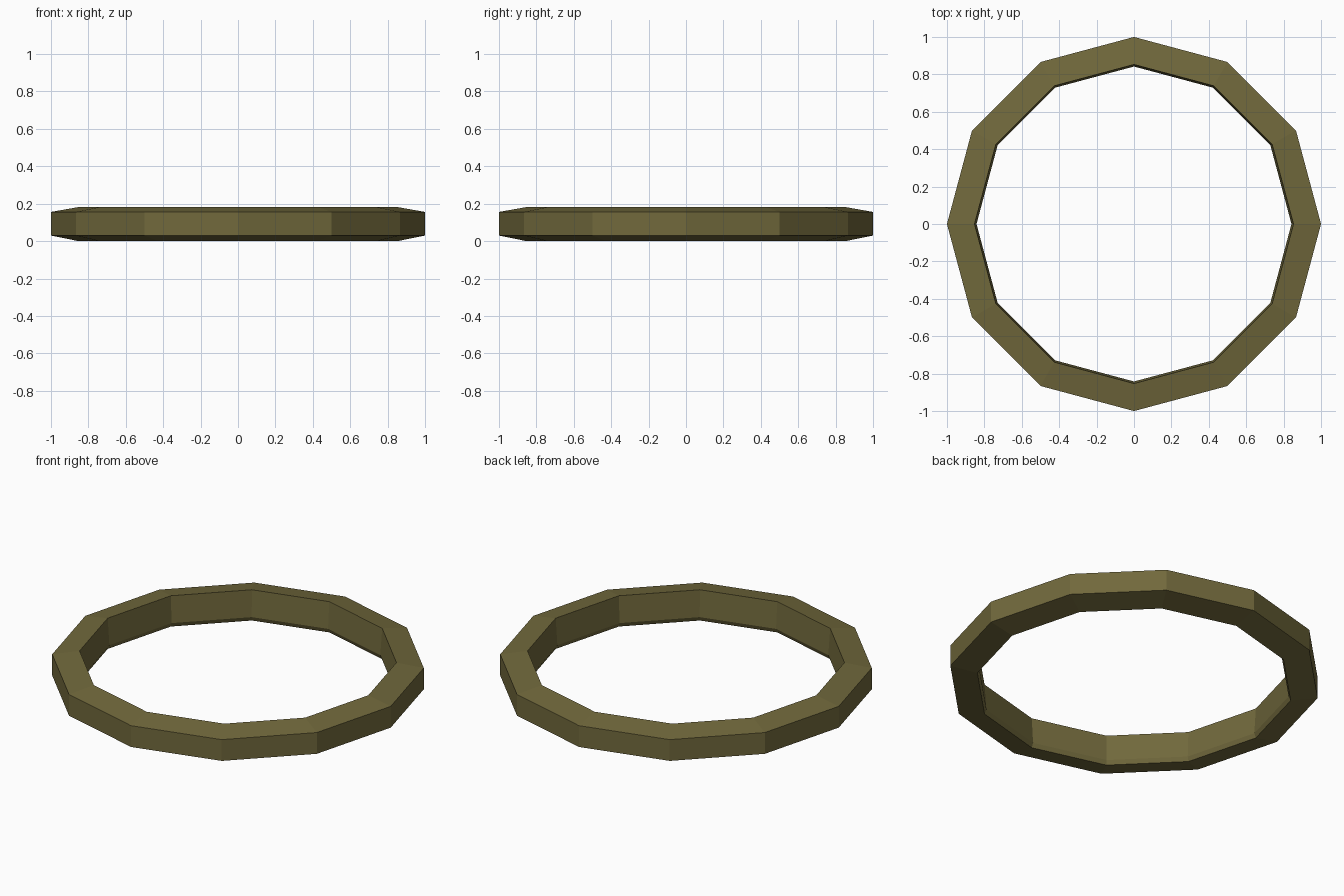
import bpy, bmesh
from math import cos, sin, pi

if "Cube" in bpy.data.objects:
    bpy.data.objects.remove(bpy.data.objects["Cube"])

SIDES = 12
# Cross-section of the band: (radius, height)
PROFILE = [(1.0, 0.03), (1.0, 0.156), (0.853, 0.182),
           (0.842, 0.025), (0.853, 0.0)]

# Sweep the profile around the z axis
bm = bmesh.new()
rings = [[bm.verts.new((r * cos(2 * pi * i / SIDES), r * sin(2 * pi * i / SIDES), z))
          for r, z in PROFILE] for i in range(SIDES)]
n = len(PROFILE)
for i in range(SIDES):
    a, b = rings[i], rings[(i + 1) % SIDES]
    for j in range(n):
        k = (j + 1) % n
        bm.faces.new((a[j], b[j], b[k], a[k]))
bmesh.ops.recalc_face_normals(bm, faces=bm.faces)

mesh = bpy.data.meshes.new("ring_band")
bm.to_mesh(mesh)
bm.free()
band = bpy.data.objects.new("ring_band", mesh)
bpy.context.collection.objects.link(band)

# Olive brass colour
mat = bpy.data.materials.new("olive_brass")
mat.diffuse_color = (0.165, 0.14, 0.045, 1)
mat.use_nodes = True
mat.node_tree.nodes["Principled BSDF"].inputs["Base Color"].default_value = mat.diffuse_color
mesh.materials.append(mat)
